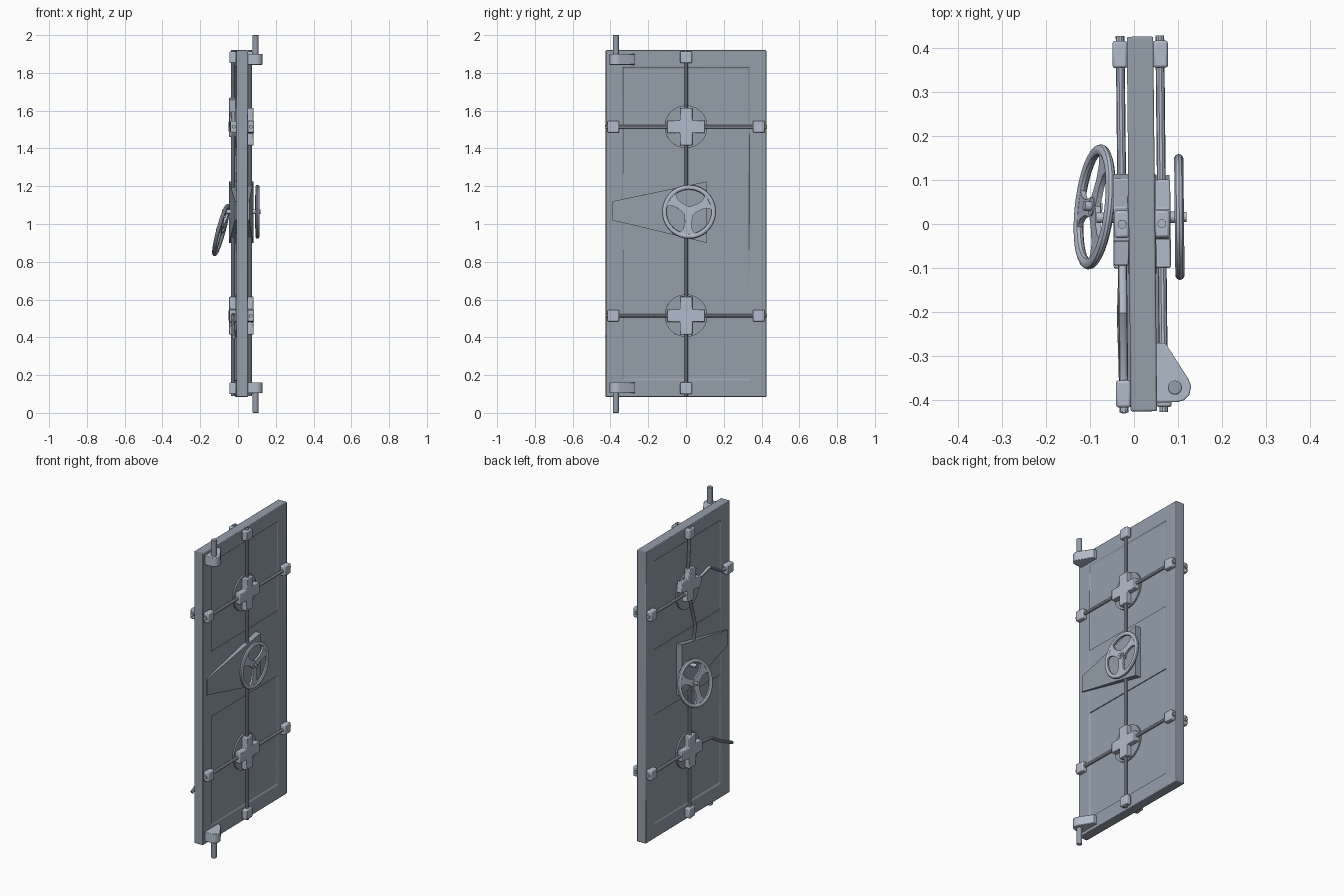
import bpy, bmesh, math
from mathutils import Matrix, Vector

if "Cube" in bpy.data.objects:
    bpy.data.objects.remove(bpy.data.objects["Cube"])

# whole door is turned very slightly about the vertical axis
ROOT = Matrix.Translation((0.018, 0, 0)) @ Matrix.Rotation(math.radians(0.6), 4, 'Z')


def material(name, col):
    m = bpy.data.materials.new(name)
    m.diffuse_color = (*col, 1)
    m.use_nodes = True
    m.node_tree.nodes["Principled BSDF"].inputs["Base Color"].default_value = m.diffuse_color
    return m


DARK = material("dark_steel", (0.30, 0.345, 0.41))
LIGHT = material("light_steel", (0.45, 0.50, 0.60))


def smooth(ob):
    bpy.ops.object.select_all(action='DESELECT')
    ob.select_set(True)
    bpy.context.view_layer.objects.active = ob
    if ob.type == 'CURVE':
        bpy.ops.object.convert(target='MESH')
    bpy.ops.object.shade_smooth_by_angle(angle=math.radians(35))


def finish(name, bm, bevel=0.0, local=Matrix(), mat=LIGHT):
    bmesh.ops.recalc_face_normals(bm, faces=bm.faces)
    me = bpy.data.meshes.new(name)
    bm.to_mesh(me)
    bm.free()
    me.materials.append(mat)
    ob = bpy.data.objects.new(name, me)
    bpy.context.collection.objects.link(ob)
    ob.matrix_world = ROOT @ local
    if bevel:
        m = ob.modifiers.new("bevel", 'BEVEL')
        m.width, m.segments, m.limit_method = bevel, 2, 'ANGLE'
        m.angle_limit = math.radians(60)
    smooth(ob)


def add_box(bm, c, s):
    bmesh.ops.create_cube(bm, size=1, matrix=Matrix.Translation(c) @ Matrix.Diagonal((*s, 1)))


def box(name, c, s, bevel=0.004, mat=LIGHT):
    bm = bmesh.new()
    add_box(bm, c, s)
    finish(name, bm, bevel, mat=mat)


def add_cyl(bm, a, b, r, seg=16):
    a, b = Vector(a), Vector(b)
    d = b - a
    m = Matrix.Translation((a + b) / 2) @ d.to_track_quat('Z', 'Y').to_matrix().to_4x4()
    bmesh.ops.create_cone(bm, cap_ends=True, segments=seg, radius1=r, radius2=r, depth=d.length, matrix=m)


def cyl(name, a, b, r, seg=16, bevel=0.0, mat=LIGHT):
    bm = bmesh.new()
    add_cyl(bm, a, b, r, seg)
    finish(name, bm, bevel, mat=mat)


def add_prism(bm, pts, vec):
    f = bm.faces.new([bm.verts.new(p) for p in pts])
    g = bmesh.ops.extrude_face_region(bm, geom=[f])
    bmesh.ops.translate(bm, vec=vec, verts=[v for v in g['geom'] if isinstance(v, bmesh.types.BMVert)])


def rod(name, pts, r=0.01):
    cu = bpy.data.curves.new(name, 'CURVE')
    cu.dimensions, cu.bevel_depth, cu.bevel_resolution, cu.use_fill_caps = '3D', r, 3, True
    cu.materials.append(LIGHT)
    sp = cu.splines.new('POLY')
    sp.points.add(len(pts) - 1)
    for p, q in zip(sp.points, pts):
        p.co = (*q, 1)
    ob = bpy.data.objects.new(name, cu)
    bpy.context.collection.objects.link(ob)
    ob.matrix_world = ROOT
    smooth(ob)


def wheel(name, local):
    bm = bmesh.new()
    # rim swept around x
    n, k, R, ry, rx = 40, 10, 0.130, 0.013, 0.011
    ring = []
    for i in range(n):
        a = 2 * math.pi * i / n
        ring.append([])
        for j in range(k):
            b = 2 * math.pi * j / k
            r = R + ry * math.cos(b)
            ring[-1].append(bm.verts.new((rx * math.sin(b), r * math.cos(a), r * math.sin(a))))
    for i in range(n):
        p, q = ring[i], ring[(i + 1) % n]
        for j in range(k):
            bm.faces.new((p[j], p[(j + 1) % k], q[(j + 1) % k], q[j]))
    # three flared spokes
    prof = [(0, 0.026), (0.03, 0.021), (0.06, 0.018), (0.09, 0.023), (0.107, 0.035), (0.118, 0.055)]
    outline = prof + [(r, -w) for r, w in reversed(prof)]
    for i in range(3):
        a = math.radians(-94 + 120 * i)
        c, s = math.cos(a), math.sin(a)
        add_prism(bm, [(-0.006, r * c - w * s, r * s + w * c) for r, w in outline], (0.012, 0, 0))
    # hub and axle
    add_cyl(bm, (-0.009, 0, 0), (0.009, 0, 0), 0.022, 20)
    add_cyl(bm, (-0.025, 0, 0), (0.016, 0, 0), 0.011)
    finish(name, bm, 0, local)


# slab with a recessed field on both faces
bm = bmesh.new()
add_box(bm, (0, 0, 1.0025), (0.06, 0.85, 1.835))
bm.normal_update()
faces = [f for f in bm.faces if abs(f.normal.x) > 0.9]
bmesh.ops.inset_individual(bm, faces=faces, thickness=0.09, depth=0, use_even_offset=True)
bmesh.ops.inset_individual(bm, faces=faces, thickness=0.003, depth=-0.007, use_even_offset=True)
finish("door_slab", bm, 0.004, mat=DARK)
box("middle_band", (0, 0, 1.065), (0.057, 0.669, 0.41), 0, DARK)

for side, s in (("outer", 1), ("inner", -1)):
    X = s * 0.045
    # tapered wedge housing under the wheel
    bm = bmesh.new()
    yz = [(-0.39, 1.12), (0.11, 1.225), (0.11, 0.90), (-0.39, 1.02)]
    depth = [0.038, 0.064, 0.064, 0.038]
    lo = [bm.verts.new((s * 0.022, y, z)) for y, z in yz]
    hi = [bm.verts.new((s * d, y, z)) for (y, z), d in zip(yz, depth)]
    bm.faces.new(lo)
    bm.faces.new(hi)
    for i in range(4):
        j = (i + 1) % 4
        bm.faces.new((lo[i], lo[j], hi[j], hi[i]))
    finish(side + "_wedge_housing", bm, mat=DARK)

    # cross guides on round base discs
    for lv, z in (("upper", 1.515), ("lower", 0.515)):
        cyl(f"{side}_{lv}_base_disc", (s * 0.02, 0, z), (s * 0.032, 0, z), 0.113, 40, mat=DARK)
        loose = s < 0 and lv == "upper"
        bm = bmesh.new()
        a, b = 0.1, 0.033
        pts = [(b, b), (b, a), (-b, a), (-b, b), (-a, b), (-a, -b),
               (-b, -b), (-b, -a), (b, -a), (b, -b), (a, -b), (a, b)]
        add_prism(bm, [(s * 0.028, y, w) for y, w in pts], (s * 0.037, 0, 0))
        local = Matrix.Translation((0, 0.01 if loose else 0, z + (0.05 if loose else 0)))
        if loose:
            local = local @ Matrix.Rotation(math.radians(10), 4, 'X')
        finish(f"{side}_{lv}_cross_guide", bm, 0.004, local)

    # edge blocks
    spots = [(0, 1.883), (0, 0.13)] + [(y, z) for y in (-0.385, 0.385) for z in (0.515, 1.515)]
    for i, (y, z) in enumerate(spots):
        if s < 0 and (y, z) == (-0.385, 0.515):
            continue  # this block is missing on the damaged side
        box(f"{side}_edge_block_{i}", (s * 0.046, y, z), (0.034, 0.062, 0.062), 0.006)

    # locking rods
    rod(side + "_lower_vertical_rod", [(X, 0, 0.09), (X, 0, 1.0)])
    if s > 0:
        rod("outer_upper_vertical_rod", [(X, 0, 1.0), (X, 0, 1.92)])
        for z in (0.515, 1.515):
            rod("outer_cross_rod", [(X, -0.427, z), (X, 0.427, z)])
    else:
        # bent rods
        rod("inner_upper_vertical_rod", [(X, 0, 1.92), (X, 0.01, 1.75), (X, 0.018, 1.65), (X, 0, 1.48),
                                         (X, -0.02, 1.40), (X, -0.055, 1.28), (X, -0.035, 1.18)])
        for z in (0.515, 1.515):
            rod("inner_cross_rod", [(X, 0, z), (X, 0.427, z)])
        rod("inner_upper_bent_rod", [(X, 0, 1.55), (X, -0.1, 1.565), (X, -0.2, 1.59),
                                     (X, -0.32, 1.52), (X, -0.427, 1.515)])
        rod("inner_lower_bent_rod", [(X, 0, 0.515), (X, -0.11, 0.52), (X - 0.004, -0.21, 0.515),
                                     (X - 0.002, -0.30, 0.46), (X, -0.425, 0.40)])

# outer wheel on its shaft, inner wheel hanging tilted
cyl("outer_wheel_shaft", (0.03, 0.015, 1.065), (0.08, 0.015, 1.065), 0.013)
wheel("outer_wheel", Matrix.Translation((0.085, 0.015, 1.065)))
tilt = Matrix.Rotation(math.radians(-7), 4, 'Z') @ Matrix.Rotation(math.radians(15), 4, 'Y')
wheel("inner_wheel", Matrix.Translation((-0.107, 0.04, 0.968)) @ tilt)
cyl("inner_wheel_shaft", (-0.103, 0.015, 1.065), (-0.03, 0.015, 1.065), 0.012)

# hinge brackets and pins
for lv, z0, p0, p1 in (("top", 1.843, 1.85, 2.0), ("bottom", 0.104, 0.0, 0.155)):
    bm = bmesh.new()
    pts = [(0.026, -0.27), (0.05, -0.27)]
    for d in (35, 5, -30, -60, -90):
        t = math.radians(d)
        pts.append((0.075 + 0.033 * math.cos(t), -0.372 + 0.033 * math.sin(t)))
    pts.append((0.026, -0.405))
    add_prism(bm, [(x, y, z0) for x, y in pts], (0, 0, 0.058))
    finish(lv + "_hinge_bracket", bm, 0.003)
    cyl(lv + "_hinge_pin", (0.071, -0.372, p0), (0.071, -0.372, p1), 0.016, 20, 0.003, DARK)
